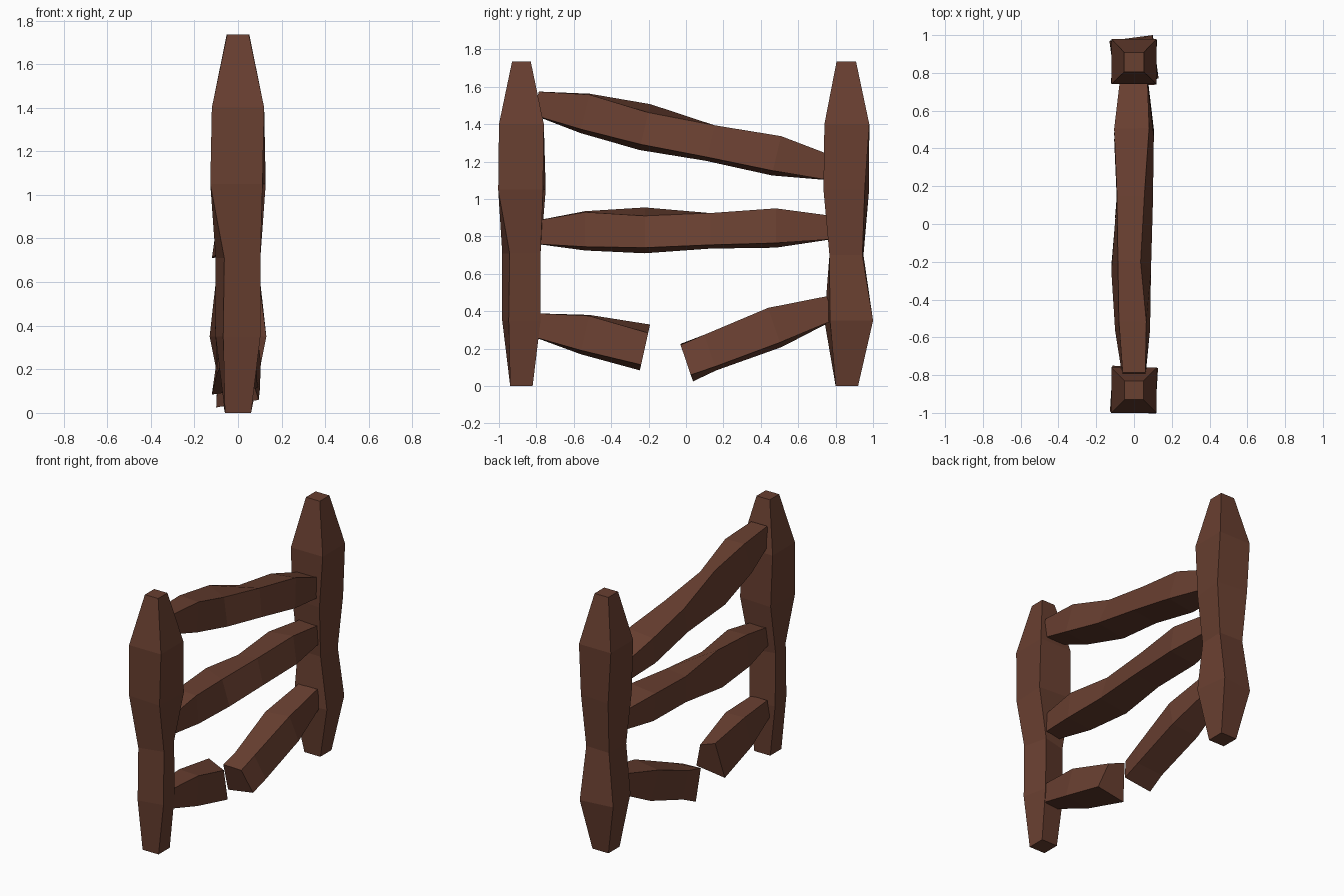
import bpy, bmesh, math

if "Cube" in bpy.data.objects:
    bpy.data.objects.remove(bpy.data.objects["Cube"])

wood = bpy.data.materials.new("dark brown wood")
wood.diffuse_color = (0.14, 0.05, 0.03, 1)
wood.use_nodes = True
wood.node_tree.nodes["Principled BSDF"].inputs["Base Color"].default_value = wood.diffuse_color


def loft(name, rings):
    """Closed solid through a series of four-cornered rings."""
    bm = bmesh.new()
    vs = [[bm.verts.new(p) for p in r] for r in rings]
    for a, b in zip(vs, vs[1:]):
        for i in range(4):
            j = (i + 1) % 4
            bm.faces.new((a[i], a[j], b[j], b[i]))
    bm.faces.new(vs[0][::-1])
    bm.faces.new(vs[-1])
    bmesh.ops.recalc_face_normals(bm, faces=bm.faces)
    me = bpy.data.meshes.new(name)
    bm.to_mesh(me)
    bm.free()
    me.materials.append(wood)
    ob = bpy.data.objects.new(name, me)
    bpy.context.collection.objects.link(ob)


def post(name, levels):
    """Hewn post: each level is z, centre y, half width, twist in degrees."""
    rings = []
    for z, cy, h, deg in levels:
        c, s = h * math.cos(math.radians(deg)), h * math.sin(math.radians(deg))
        rings.append([(a * c - b * s, cy + a * s + b * c, z)
                      for a, b in ((1, 1), (-1, 1), (-1, -1), (1, -1))])
    loft(name, rings)


# Posts
post("front_post", [(0, -0.88, 0.06, 0), (0.35, -0.88, 0.087, 11.5),
                    (0.71, -0.88, 0.085, 13.5), (1.05, -0.877, 0.12, -3.5),
                    (1.4, -0.88, 0.12, 0), (1.735, -0.88, 0.05, 0)])
post("back_post", [(0, 0.86, 0.06, 0), (0.35, 0.87, 0.116, 7.5),
                   (0.70, 0.858, 0.088, -2), (1.05, 0.857, 0.111, -6),
                   (1.4, 0.86, 0.12, 0), (1.735, 0.857, 0.052, 0)])

# Shared rail shape: y, then (x, z) of top right, bottom right, bottom left, top left
RAIL = [
    (-0.80, (.06, .055), (.06, -.07), (-.06, -.07), (-.06, .055)),
    (-0.54, (.065, .10), (.085, -.085), (-.10, -.105), (-.08, .105)),
    (-0.22, (.035, .08), (.09, -.09), (-.12, -.12), (-.085, .125)),
    (0.13, (.055, .095), (.10, -.075), (-.09, -.095), (-.09, .08)),
    (0.48, (.08, .12), (.105, -.065), (-.09, -.09), (-.105, .10)),
    (0.78, (.07, .08), (.07, -.045), (-.07, -.045), (-.07, .08)),
]
# Section where the right-hand half of the bottom rail has snapped
BREAK = (0.0, (.045, .085), (.095, -.075), (-.10, -.11), (-.09, .09))


def rail(name, sections, height, slope):
    loft(name, [[(x, y - slope * z, height + slope * y + z) for x, z in pts]
                for y, *pts in sections])


# Rails, the lowest one broken in two
rail("top_rail", RAIL, 1.33, -0.237)
rail("middle_rail", RAIL, 0.83, 0.0)
rail("broken_rail_front", RAIL[:3], 0.155, -0.223)
rail("broken_rail_back", [BREAK] + RAIL[3:], 0.135, 0.34)
